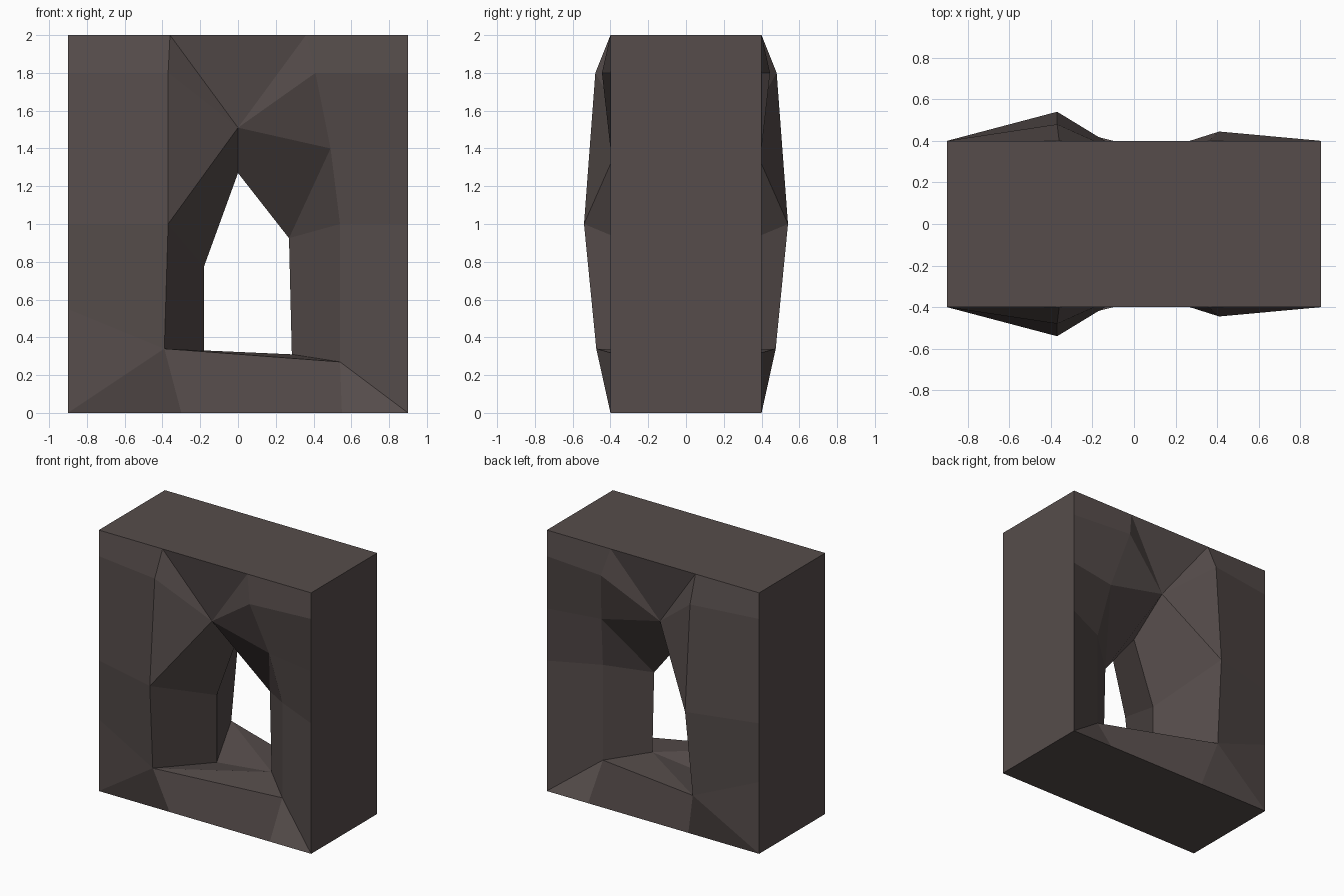
import bpy
import bmesh

cube = bpy.data.objects.get("Cube")
if cube:
    bpy.data.objects.remove(cube, do_unlink=True)

# One flat stone colour
stone = bpy.data.materials.new("dark_brown_stone")
stone.use_nodes = True
colour = (0.092, 0.073, 0.070, 1)
stone.diffuse_color = colour
stone.node_tree.nodes["Principled BSDF"].inputs["Base Color"].default_value = colour

# Block outline, clockwise from the bottom left corner (x, z)
W, D, H = 0.9, 0.4, 2.0
outline = [(-W, 0), (-W, .55), (-W, 1), (-W, 1.8), (-W, H),
           (-.36, H), (0, H), (.36, H), (W, H),
           (W, 1.8), (W, 1.4), (W, 1), (W, .55), (W, 0),
           (.55, 0), (-.3, 0)]
# Carved rim of the opening (x, y, z)
rim = [(-.39, -.475, .34), (-.37, -.54, 1), (-.37, -.48, 1.8), (0, -.315, 1.51),
       (.41, -.445, 1.8), (.49, -.325, 1.4), (.54, -.235, 1), (.54, -.235, .27)]
# Narrowest part of the opening, halfway through the block (x, z)
throat = [(-.18, .26), (-.18, .775), (0, 1.27), (.27, .925), (.285, .31)]

bm = bmesh.new()
o = [bm.verts.new((x, -D, z)) for x, z in outline]
m = [bm.verts.new((x, 0, z)) for x, z in outline]
r = [bm.verts.new(p) for p in rim]
t = [bm.verts.new((x, 0, z)) for x, z in throat]

faces = [
    # left wall face
    (o[0], o[1], r[0]), (o[1], o[2], r[1], r[0]), (o[2], o[3], r[2], r[1]),
    (o[3], o[4], o[5], r[2]),
    # above the opening
    (r[1], r[2], r[3]), (r[2], o[5], r[3]), (o[5], o[6], r[3]),
    (o[6], o[7], r[3]), (o[7], r[4], r[3]), (r[3], r[4], r[5]),
    # right wall face
    (o[7], o[8], o[9], r[4]), (r[4], o[9], o[10], r[5]),
    (r[5], o[10], o[11], r[6]), (r[6], o[11], o[12], r[7]),
    (r[7], o[12], o[13]), (r[7], o[13], o[14]),
    # below the opening
    (r[7], o[14], o[15], r[0]), (o[15], o[0], r[0]),
    # inside of the opening
    (r[0], r[1], t[1], t[0]), (r[1], r[3], t[2], t[1]),
    (r[3], r[5], t[3], t[2]), (r[5], r[6], t[3]),
    (r[6], r[7], t[4], t[3]), (r[7], r[0], t[4]), (r[0], t[0], t[4]),
]
for f in faces:
    bm.faces.new(f)
# Flat outer sides of the block
for i in range(len(o)):
    j = (i + 1) % len(o)
    bm.faces.new((o[j], o[i], m[i], m[j]))

# Mirror the front half to make the back
copy = bmesh.ops.duplicate(bm, geom=bm.verts[:] + bm.edges[:] + bm.faces[:])["geom"]
for v in copy:
    if isinstance(v, bmesh.types.BMVert):
        v.co.y = -v.co.y
bmesh.ops.remove_doubles(bm, verts=bm.verts[:], dist=0.0005)
bmesh.ops.recalc_face_normals(bm, faces=bm.faces[:])

mesh = bpy.data.meshes.new("stone_wall_with_opening")
bm.to_mesh(mesh)
bm.free()
mesh.materials.append(stone)
wall = bpy.data.objects.new("stone_wall_with_opening", mesh)
bpy.context.collection.objects.link(wall)
